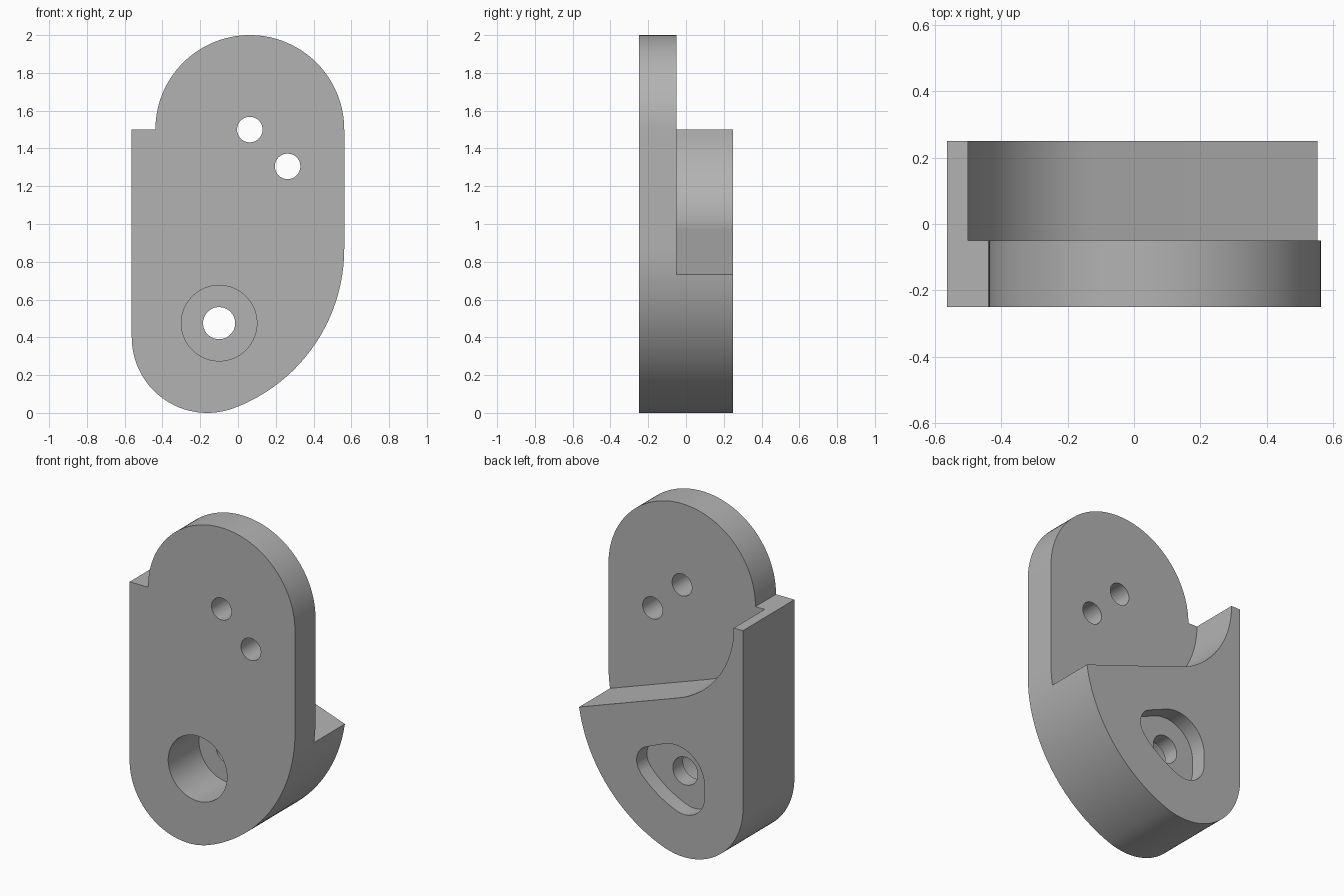
import bpy, bmesh
from math import sin, cos, pi, radians

old = bpy.data.objects.get("Cube")
if old:
    bpy.data.objects.remove(old, do_unlink=True)

grey = bpy.data.materials.new("plain grey")
grey.use_nodes = True
grey.diffuse_color = (0.45, 0.45, 0.45, 1)
grey.node_tree.nodes["Principled BSDF"].inputs["Base Color"].default_value = (0.45, 0.45, 0.45, 1)


def arc(cx, cz, r, a0, a1):
    """Points on an arc in the XZ plane, angles in degrees."""
    n = max(4, int(abs(a1 - a0) / 3))
    return [(cx + r * cos(radians(a0 + (a1 - a0) * i / n)),
             cz + r * sin(radians(a0 + (a1 - a0) * i / n))) for i in range(n + 1)]


def prism(name, points, y0, y1):
    """Extrude an XZ outline from y0 to y1."""
    outline = []
    for p in points:
        if not outline or abs(p[0] - outline[-1][0]) + abs(p[1] - outline[-1][1]) > 0.003:
            outline.append(p)
    bm = bmesh.new()
    face = bm.faces.new([bm.verts.new((x, y0, z)) for x, z in outline])
    result = bmesh.ops.extrude_face_region(bm, geom=[face])
    moved = [v for v in result["geom"] if isinstance(v, bmesh.types.BMVert)]
    bmesh.ops.translate(bm, verts=moved, vec=(0, y1 - y0, 0))
    bmesh.ops.recalc_face_normals(bm, faces=bm.faces)
    mesh = bpy.data.meshes.new(name)
    bm.to_mesh(mesh)
    bm.free()
    mesh.materials.append(grey)
    obj = bpy.data.objects.new(name, mesh)
    bpy.context.collection.objects.link(obj)
    return obj


def round_cutter(name, x, z, r, y0, y1):
    return prism(name, arc(x, z, r, 0, 357), y0, y1)


SIDE = 0.5625
TOP = (0.0625, 1.5)        # centre of the rounded head
SWEEP = (-0.3375, 0.868)   # centre of the large lower arc
FOOT = (-0.1625, 0.4)      # centre of the small lower arc
BORE = (-0.1, 0.475)       # mounting hole

# Full-depth body with rounded head, side step and swept foot
body = prism("bracket_body",
             arc(*TOP, 0.5, 0, 180) + [(-SIDE, 1.5)]
             + arc(*FOOT, 0.4, 180, 290.5)
             + arc(*SWEEP, 0.9, -69.5, 0), -0.25, 0.25)

# Ledge relief behind the head: concave arc running into a slope
slope = radians(-19.3)
ledge = arc(*TOP, 0.5625, 180, 250.7)
end = ledge[-1]
ledge += [(end[0] + cos(slope), end[1] + sin(slope)),
          (end[0] + cos(slope), 2.2), (-0.5, 2.2)]

# Rounded triangular pocket in the back
pocket = (arc(*BORE, 0.2, 180, 70.7) + arc(0.056, 0.513, 0.105, 70.7, -42)
          + arc(*SWEEP, 0.6375, -42, -69.5) + arc(*FOOT, 0.1375, -69.5, -180))

cutters = [
    prism("ledge_cutter", ledge, -0.05, 0.4),
    prism("pocket_cutter", pocket, 0.15, 0.4),
    round_cutter("counterbore_cutter", *BORE, 0.2, -0.4, 0.05),
    round_cutter("bore_cutter", *BORE, 0.085, -0.4, 0.4),
    round_cutter("upper_hole_cutter", *TOP, 0.0675, -0.4, 0.1),
    round_cutter("lower_hole_cutter", 0.2625, 1.305, 0.0675, -0.4, 0.1),
]

bpy.ops.object.select_all(action="DESELECT")
bpy.context.view_layer.objects.active = body
body.select_set(True)
for cutter in cutters:
    cutter.hide_render = True
    mod = body.modifiers.new(cutter.name, "BOOLEAN")
    mod.operation = "DIFFERENCE"
    mod.solver = "EXACT"
    mod.object = cutter
    bpy.ops.object.modifier_apply(modifier=mod.name)
for cutter in cutters:
    bpy.data.objects.remove(cutter, do_unlink=True)

bpy.ops.object.shade_smooth_by_angle(angle=radians(30))
